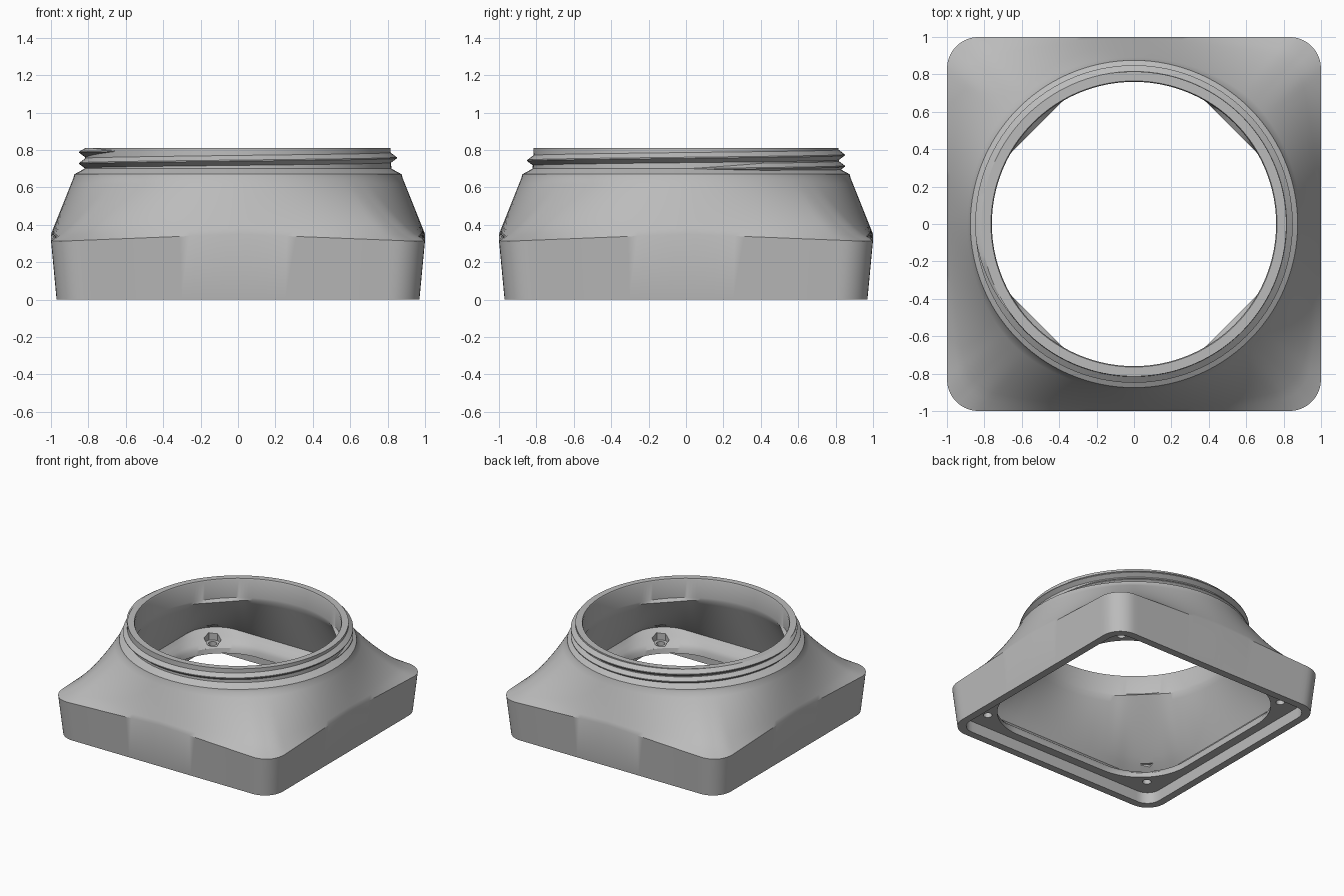
import bpy, bmesh, math
from mathutils import Vector

if "Cube" in bpy.data.objects:
    bpy.data.objects.remove(bpy.data.objects["Cube"], do_unlink=True)

grey = bpy.data.materials.new("plain_grey")
grey.use_nodes = True
grey.diffuse_color = (0.5, 0.5, 0.5, 1)
grey.node_tree.nodes["Principled BSDF"].inputs["Base Color"].default_value = (0.5, 0.5, 0.5, 1)

# Angles packed more tightly around the square's corners
N = 192
STEPS = [2 * math.pi * i / N for i in range(N)]
ANGLES = [p + 0.15 * math.sin(4 * p) for p in STEPS]


def square_radius(a, half, r):
    """Distance from the centre to a rounded square along angle a."""
    c, s = sorted((abs(math.cos(a)), abs(math.sin(a))), reverse=True)
    k = half - r
    if half * s / c <= k:
        return half / c
    p = k * (c + s)
    return p + math.sqrt(max(0, r * r - 2 * k * k + p * p))


def polar(a, r, z):
    return Vector((r * math.cos(a), r * math.sin(a), z))


def square_ring(half, r, z):
    return [polar(a, square_radius(a, half, r), z) for a in ANGLES]


def circle_ring(r, z):
    return [polar(a, r, z) for a in ANGLES]


def loft(lower, upper, count, bend):
    """Rings between two rings, pulled inward along the diagonals."""
    rings = []
    for k in range(1, count):
        s = k / count
        ring = []
        for p, q in zip(lower, upper):
            diagonal = max(0, min(1, (p.xy.length - 1) / 0.35))
            u = s ** (1 - bend * diagonal)
            xy = p.xy.lerp(q.xy, u)
            ring.append(Vector((xy.x, xy.y, p.z + (q.z - p.z) * s)))
        rings.append(ring)
    return rings


def mesh_object(name, bm):
    bmesh.ops.recalc_face_normals(bm, faces=bm.faces)
    me = bpy.data.meshes.new(name)
    bm.to_mesh(me)
    bm.free()
    me.materials.append(grey)
    ob = bpy.data.objects.new(name, me)
    bpy.context.collection.objects.link(ob)
    return ob


def bridge(bm, rings, closed):
    """Quads between neighbouring rows of vertices."""
    rows = [[bm.verts.new(p) for p in ring] for ring in rings]
    pairs = list(zip(rows, rows[1:]))
    if closed:
        pairs.append((rows[-1], rows[0]))
    for a, b in pairs:
        for i in range(len(a)):
            j = (i + 1) % len(a)
            bm.faces.new((a[i], a[j], b[j], b[i]))
    return rows


def shade(ob):
    bpy.ops.object.select_all(action="DESELECT")
    ob.select_set(True)
    bpy.context.view_layer.objects.active = ob
    bpy.ops.object.shade_smooth_by_angle(angle=math.radians(32))


# Outer skirt edge rises slightly at the middle of each side
skirt_top = square_ring(1.0, 0.17, 0)
for p in skirt_top:
    p.z = 0.35 - 0.04 * min(abs(p.x), abs(p.y))
shoulder = circle_ring(0.88, 0.65)

# Inner hopper narrows to the neck, flattened on the four diagonals
floor_edge = square_ring(0.92, 0.26, 0.22)
throat = []
for a in ANGLES:
    off = (a % (math.pi / 2)) - math.pi / 4
    throat.append(polar(a, min(0.76, 0.735 / math.cos(off)), 0.635))

rings = [square_ring(0.97, 0.16, 0), skirt_top]
rings += loft(skirt_top, shoulder, 10, 0.3)
rings += [shoulder, circle_ring(0.875, 0.67), circle_ring(0.82, 0.70),
          circle_ring(0.815, 0.80), circle_ring(0.815, 0.81),
          circle_ring(0.765, 0.81), circle_ring(0.76, 0.80),
          circle_ring(0.76, 0.655), throat]
rings += loft(floor_edge, throat, 10, 0.25)[::-1]
# Mounting flange with a rounded inner edge, then the recess under it
rings += [floor_edge, square_ring(0.89, 0.36, 0.185),
          square_ring(0.86, 0.41, 0.16), square_ring(0.845, 0.43, 0.13),
          square_ring(0.84, 0.43, 0.09), square_ring(0.91, 0.11, 0.09),
          square_ring(0.91, 0.11, 0)]
bm = bmesh.new()
bridge(bm, rings, True)
body = mesh_object("adapter_body", bm)


# Screw holes with hexagonal nut pockets in the flange corners
def cutter(name, sides, r, z0, z1):
    bm = bmesh.new()
    for sx in (-1, 1):
        for sy in (-1, 1):
            made = bmesh.ops.create_cone(bm, cap_ends=True, segments=sides,
                                         radius1=r, radius2=r, depth=z1 - z0)
            bmesh.ops.translate(bm, verts=made["verts"],
                                vec=(sx * 0.765, sy * 0.765, (z0 + z1) / 2))
    ob = mesh_object(name, bm)
    ob.hide_render = True
    mod = body.modifiers.new(name, "BOOLEAN")
    mod.operation = "DIFFERENCE"
    mod.solver = "EXACT"
    mod.object = ob
    return ob


cutters = [cutter("nut_pocket_cutter", 6, 0.065, 0.14, 0.27),
           cutter("screw_hole_cutter", 20, 0.032, 0.05, 0.2)]
bpy.context.view_layer.update()
graph = bpy.context.evaluated_depsgraph_get()
cut_mesh = bpy.data.meshes.new_from_object(body.evaluated_get(graph))
body.modifiers.clear()
body.data = cut_mesh
for c in cutters:
    bpy.data.objects.remove(c, do_unlink=True)
shade(body)

# Helical screw thread around the neck, tapered at both ends
TURNS, PITCH, PER_TURN = 1.6, 0.06, 120
bm = bmesh.new()
sections = []
count = int(TURNS * PER_TURN)
for i in range(count + 1):
    a = 2 * math.pi * i / PER_TURN
    z = 0.698 + PITCH * i / PER_TURN
    grow = min(1, i / 10, (count - i) / 10)
    half = 0.003 + 0.025 * grow
    crest = 0.818 + 0.031 * grow
    top = min(z + half, 0.81)
    sections.append([polar(a, 0.8, z - half), polar(a, 0.816, z - half),
                     polar(a, crest, z - 0.003), polar(a, crest, z + 0.003),
                     polar(a, 0.816, top), polar(a, 0.8, top)])
rows = bridge(bm, sections, False)
bm.faces.new(rows[0])
bm.faces.new(rows[-1])
shade(mesh_object("neck_thread", bm))
